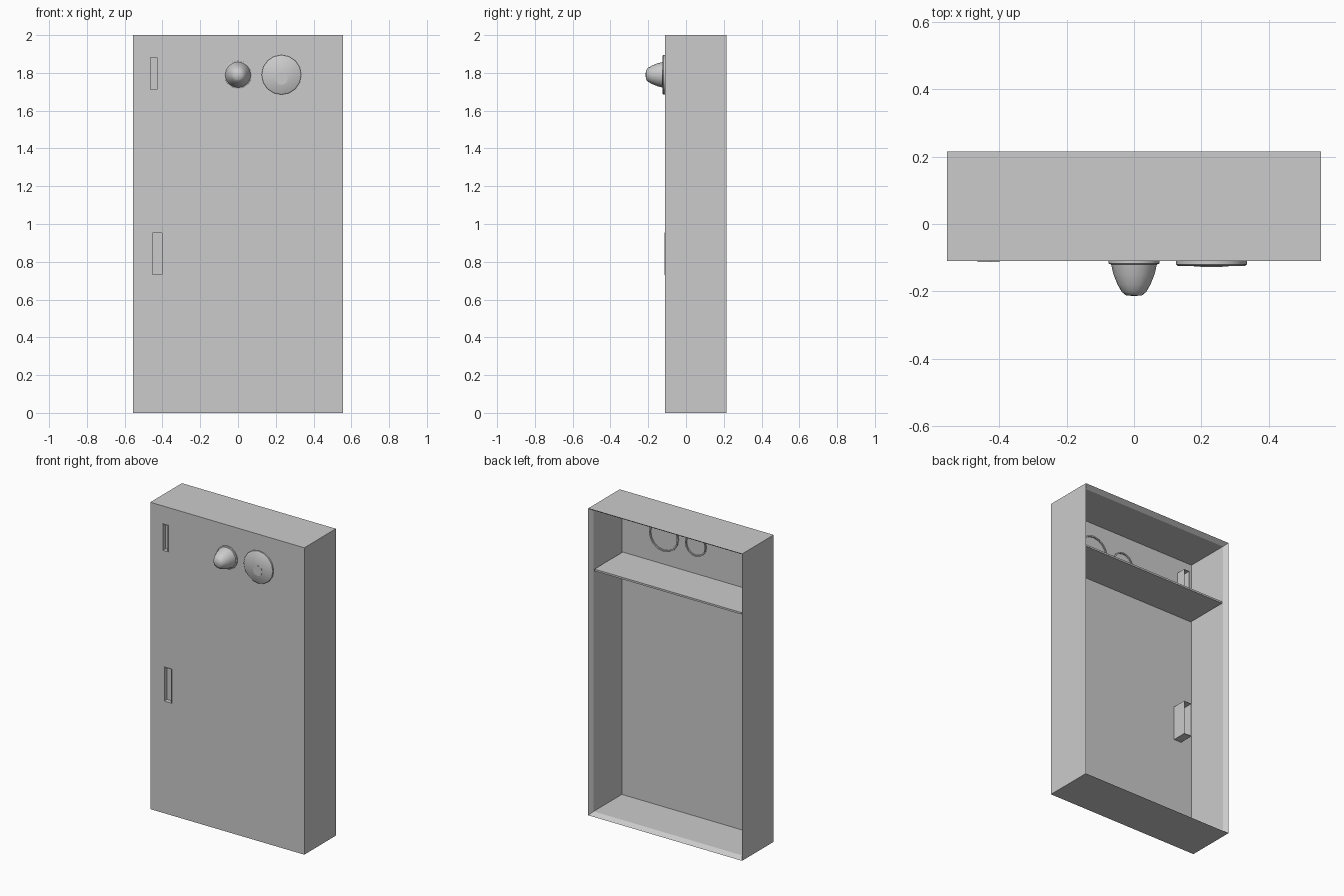
import bpy, bmesh, math
from mathutils import Matrix, Vector

if "Cube" in bpy.data.objects:
    bpy.data.objects.remove(bpy.data.objects["Cube"], do_unlink=True)

GREY = (0.6, 0.6, 0.6, 1)
grey = bpy.data.materials.new("light_grey")
grey.use_nodes = True
grey.diffuse_color = GREY
grey.node_tree.nodes["Principled BSDF"].inputs["Base Color"].default_value = GREY


def finish(bm, name, smooth=False):
    bmesh.ops.recalc_face_normals(bm, faces=bm.faces)
    mesh = bpy.data.meshes.new(name)
    bm.to_mesh(mesh)
    bm.free()
    mesh.materials.append(grey)
    obj = bpy.data.objects.new(name, mesh)
    bpy.context.collection.objects.link(obj)
    if smooth:
        bpy.ops.object.select_all(action="DESELECT")
        obj.select_set(True)
        bpy.context.view_layer.objects.active = obj
        bpy.ops.object.shade_smooth_by_angle(angle=math.radians(40))
    return obj


def box_mesh(lo, hi):
    lo, hi = Vector(lo), Vector(hi)
    bm = bmesh.new()
    bmesh.ops.create_cube(bm, size=1, matrix=Matrix.Translation((lo + hi) / 2)
                          @ Matrix.Diagonal((*(hi - lo), 1)))
    return bm


def hollow(bm, side, rim, slope, depth):
    """Sink the face that looks along y in the given direction."""
    bm.normal_update()
    face = max(bm.faces, key=lambda f: f.normal.y * side)
    bmesh.ops.inset_region(bm, faces=[face], thickness=rim, depth=-slope)
    new = bmesh.ops.extrude_discrete_faces(bm, faces=[face])["faces"][0]
    bmesh.ops.translate(bm, verts=new.verts, vec=(0, -side * depth, 0))


def lathe(name, profile, x, z, steps=16):
    """Turn (radius, y) points around an axis along y."""
    bm = bmesh.new()
    verts = [bm.verts.new((r, y, 0)) for r, y in profile]
    edges = [bm.edges.new(pair) for pair in zip(verts, verts[1:])]
    bmesh.ops.spin(bm, geom=verts + edges, cent=(0, 0, 0), axis=(0, 1, 0),
                   angle=math.tau, steps=steps)
    bmesh.ops.remove_doubles(bm, verts=bm.verts, dist=0.0001)
    bmesh.ops.translate(bm, verts=bm.verts, vec=(x, 0, z))
    return finish(bm, name, smooth=True)


# Cabinet shell, open at the back with a sloping rim
front = -0.11
bm = box_mesh((-0.555, front, 0), (0.555, 0.215, 2))
hollow(bm, 1, 0.027, 0.029, 0.291)
cabinet = finish(bm, "cabinet")

# Recessed handles: name, x range, z range, back end
handles = [("lower_handle", -0.455, -0.4, 0.73, 0.955, -0.01),
           ("upper_handle", -0.465, -0.425, 1.71, 1.885, -0.04)]
for name, x0, x1, z0, z1, back in handles:
    # Opening in the front panel
    gap = 0.002
    cutter = finish(box_mesh((x0 + gap, front - 0.05, z0 + gap),
                             (x1 - gap, front + 0.05, z1 - gap)), name + "_cutter")
    cutter.hide_render = True
    mod = cabinet.modifiers.new("opening", "BOOLEAN")
    mod.operation = "DIFFERENCE"
    mod.solver = "EXACT"
    mod.object = cutter
    bpy.context.view_layer.objects.active = cabinet
    bpy.ops.object.modifier_apply(modifier=mod.name)
    bpy.data.objects.remove(cutter, do_unlink=True)
    # Pocket behind the opening
    bm = box_mesh((x0, front - 0.003, z0), (x1, back, z1))
    hollow(bm, -1, 0.004, 0, 0.028)
    hollow(bm, 1, 0.004, 0, back - front - 0.03)
    finish(bm, name)

# Shelf near the top
finish(box_mesh((-0.53, -0.107, 1.588), (0.53, 0.186, 1.6)), "shelf")

# Rounded knob with a flange
lathe("knob", [(0, -0.104), (0.067, -0.104), (0.067, -0.096), (0.075, -0.096),
               (0.075, -0.118), (0.068, -0.12), (0.061, -0.15), (0.049, -0.18),
               (0.036, -0.202), (0.024, -0.212), (0, -0.214)], 0, 1.79)

# Flat dial with a small raised button
lathe("dial", [(0, -0.104), (0.096, -0.104), (0.096, -0.096), (0.105, -0.096),
               (0.105, -0.12), (0.099, -0.125), (0, -0.126)], 0.23, 1.79)
lathe("dial_button", [(0, -0.12), (0.033, -0.12), (0.033, -0.128), (0, -0.128)],
      0.23, 1.77)
